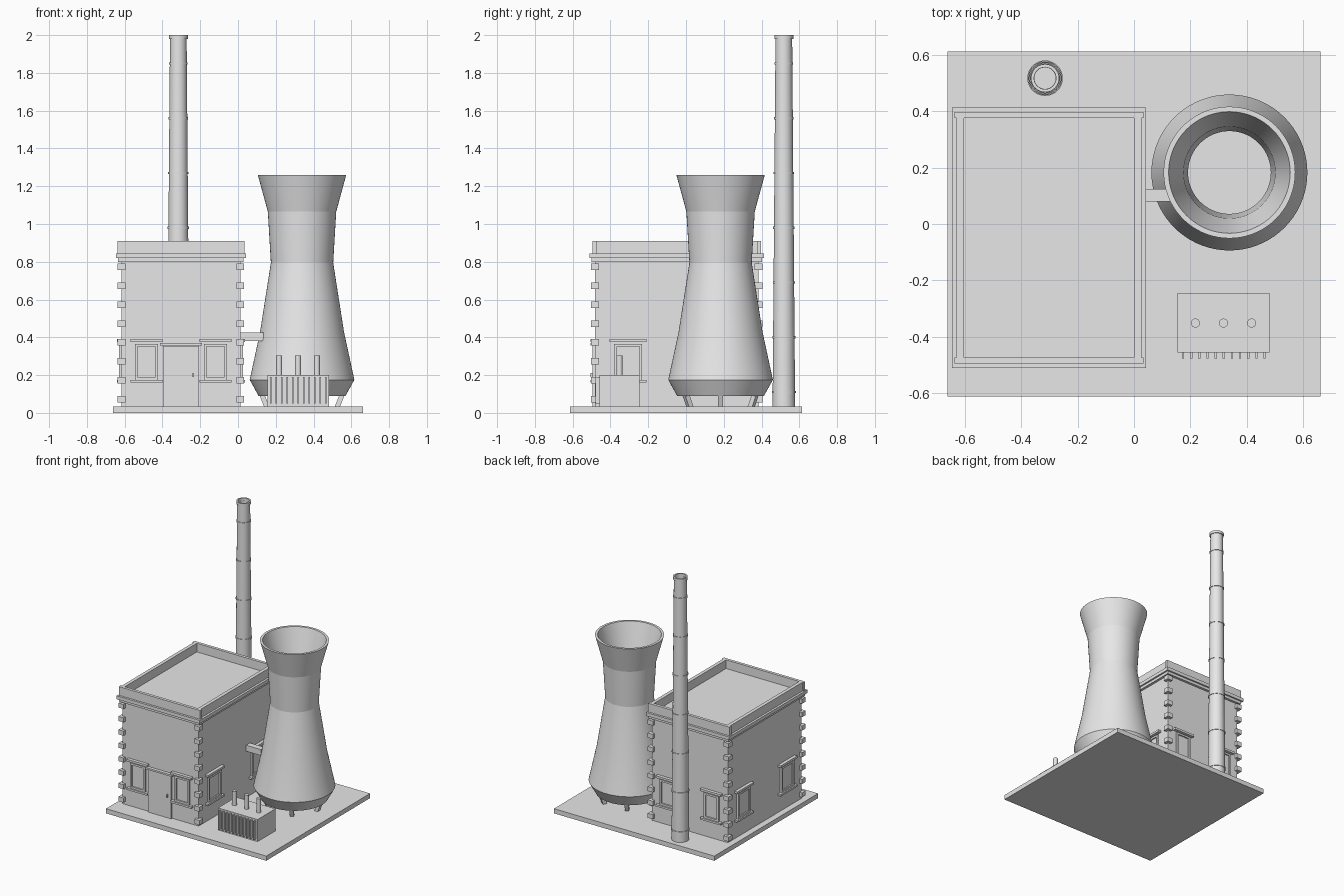
import bpy, bmesh, math
from mathutils import Vector

cube = bpy.data.objects.get("Cube")
if cube:
    bpy.data.objects.remove(cube, do_unlink=True)

GREY = (0.8, 0.8, 0.8, 1)
mat = bpy.data.materials.new("light_grey")
mat.use_nodes = True
mat.diffuse_color = GREY
mat.node_tree.nodes["Principled BSDF"].inputs["Base Color"].default_value = GREY


def finish(name, bm, smooth=None):
    bmesh.ops.recalc_face_normals(bm, faces=bm.faces[:])
    mesh = bpy.data.meshes.new(name)
    bm.to_mesh(mesh)
    bm.free()
    mesh.materials.append(mat)
    ob = bpy.data.objects.new(name, mesh)
    bpy.context.collection.objects.link(ob)
    if smooth:
        bpy.ops.object.select_all(action='DESELECT')
        ob.select_set(True)
        bpy.context.view_layer.objects.active = ob
        bpy.ops.object.shade_smooth_by_angle(angle=math.radians(smooth))
    return ob


def add_box(bm, x, y, z):
    """Add a box given its (min, max) range on each axis."""
    verts = bmesh.ops.create_cube(bm, size=1)["verts"]
    for v in verts:
        v.co = Vector([(r[0] + r[1]) / 2 + c * (r[1] - r[0])
                       for c, r in zip(v.co, (x, y, z))])
    return verts


def box(name, x, y, z):
    bm = bmesh.new()
    add_box(bm, x, y, z)
    return finish(name, bm)


def lathe(name, profile, cx, cy, segments, smooth):
    """Spin a closed (radius, height) outline into a hollow solid."""
    bm = bmesh.new()
    rings = []
    for r, z in profile:
        rings.append([bm.verts.new((cx + r * math.cos(a), cy + r * math.sin(a), z))
                      for a in (2 * math.pi * i / segments for i in range(segments))])
    for k, ring in enumerate(rings):
        nxt = rings[(k + 1) % len(rings)]
        for i in range(segments):
            j = (i + 1) % segments
            bm.faces.new((ring[i], ring[j], nxt[j], nxt[i]))
    return finish(name, bm, smooth)


GROUND = 0.035
box("base_slab", (-0.663, 0.663), (-0.613, 0.613), (0, GROUND))

# Main building
CX, CY, HX, HY = -0.302, -0.049, 0.314, 0.433


def block(name, grow, z):
    return box(name, (CX - HX - grow, CX + HX + grow), (CY - HY - grow, CY + HY + grow), z)


block("building_walls", 0, (GROUND, 0.82))
block("cornice_lower_band", 0.018, (0.80, 0.82))
block("cornice", 0.03, (0.82, 0.845))

# Roof parapet
bm = bmesh.new()
top = (0.845, 0.91)
for s in (-1, 1):
    add_box(bm, (CX - 0.336, CX + 0.336), sorted((CY + s * 0.447, CY + s * 0.425)), top)
    add_box(bm, sorted((CX + s * 0.328, CX + s * 0.302)), (CY - 0.425, CY + 0.425), top)
finish("roof_parapet", bm)

# Corner stones
bm = bmesh.new()
q = 0.021
for sx in (-1, 1):
    for sy in (-1, 1):
        for i in range(8):
            x, y, z = CX + sx * HX, CY + sy * HY, 0.073 + 0.1 * i
            add_box(bm, (x - q, x + q), (y - q, y + q), (z - 0.017, z + 0.017))
finish("corner_stones", bm)


# Wall fittings, built facing the front and turned onto a wall
def on_wall(verts, side):
    for v in verts:
        u, d, z = v.co
        v.co = {"front": (CX + u, CY - HY - d, z), "back": (CX + u, CY + HY + d, z),
                "right": (CX - HX - d, CY + u, z), "left": (CX + HX + d, CY + u, z)}[side]


def window(name, side, u, half):
    bm = bmesh.new()
    low, high, bar = 0.175, 0.365, 0.014
    for s in (-1, 1):
        add_box(bm, sorted((u + s * half, u + s * (half - bar))), (-0.005, 0.014), (low, high))
    add_box(bm, (u - half, u + half), (-0.005, 0.014), (high - bar, high))
    add_box(bm, (u - half, u + half), (-0.005, 0.014), (low, low + bar))
    add_box(bm, (u - half, u + half), (-0.005, 0.004), (low, high))
    for z in ((0.374, 0.39), (0.161, 0.175)):
        add_box(bm, (u - half - 0.024, u + half + 0.024), (-0.005, 0.024), z)
    on_wall(bm.verts, side)
    finish(name, bm)


for side, offset, half in (("front", 0.183, 0.061), ("back", 0.183, 0.061),
                           ("left", 0.257, 0.074), ("right", 0.257, 0.074)):
    for s in (-1, 1):
        window(f"{side}_window_{'a' if s < 0 else 'b'}", side, s * offset, half)

bm = bmesh.new()
add_box(bm, (-0.095, 0.095), (-0.005, 0.012), (GROUND, 0.355))
add_box(bm, (-0.112, 0.112), (-0.005, 0.024), (0.357, 0.37))
add_box(bm, (0.062, 0.068), (0, 0.024), (0.19, 0.212))
on_wall(bm.verts, "front")
finish("front_door", bm)

# Cooling tower shell with inner wall
TX, TY = 0.339, 0.183
outer = [(0.23, 0.09), (0.277, 0.175), (0.222, 0.43), (0.165, 0.795),
         (0.181, 1.065), (0.234, 1.26)]
inner = [(r - 0.018, z) for r, z in reversed(outer)]
lathe("cooling_tower", outer + inner, TX, TY, 72, 8)

# Splayed tower legs
bm = bmesh.new()
for i in range(6):
    a = math.radians(60 * i)
    out, side = Vector((math.cos(a), math.sin(a), 0)), Vector((-math.sin(a), math.cos(a), 0))
    for v in add_box(bm, (-0.014, 0.014), (-0.014, 0.014), (GROUND, 0.11)):
        r = v.co.x + (0.218 if v.co.z > 0.1 else 0.188)
        v.co = Vector((TX, TY, v.co.z)) + out * r + side * v.co.y
finish("tower_legs", bm)

box("connecting_duct", (0.0, 0.135), (0.08, 0.125), (0.38, 0.425))

# Chimney stack with bands and a rim
SX, SY = -0.316, 0.518


def stack_radius(z):
    return 0.06 - 0.016 * z / 2


lathe("chimney", [(stack_radius(GROUND), GROUND), (stack_radius(1.98), 1.98),
                  (0.038, 1.98), (0.038, GROUND)], SX, SY, 32, 20)
lathe("chimney_rim", [(0.05, 1.98), (0.05, 2), (0.039, 2), (0.039, 1.98)], SX, SY, 32, 20)
for i in range(7):
    z = 0.11 + 0.29 * i
    r = stack_radius(z) + 0.004
    lathe(f"chimney_band_{i + 1}", [(r, z - 0.006), (r, z + 0.006),
                                    (r - 0.01, z + 0.006), (r - 0.01, z - 0.006)], SX, SY, 32, 20)

# Transformer with cooling fins and bushings
box("transformer_body", (0.155, 0.482), (-0.457, -0.245), (GROUND, 0.2))
bm = bmesh.new()
for i in range(11):
    x = 0.174 + 0.029 * i
    add_box(bm, (x - 0.004, x + 0.004), (-0.478, -0.45), (0.05, 0.19))
finish("transformer_fins", bm)
for i in range(3):
    lathe(f"transformer_bushing_{i + 1}", [(0.016, 0.19), (0.016, 0.305), (0.0001, 0.305),
                                           (0.0001, 0.19)], 0.218 + 0.1 * i, -0.352, 24, 30)
